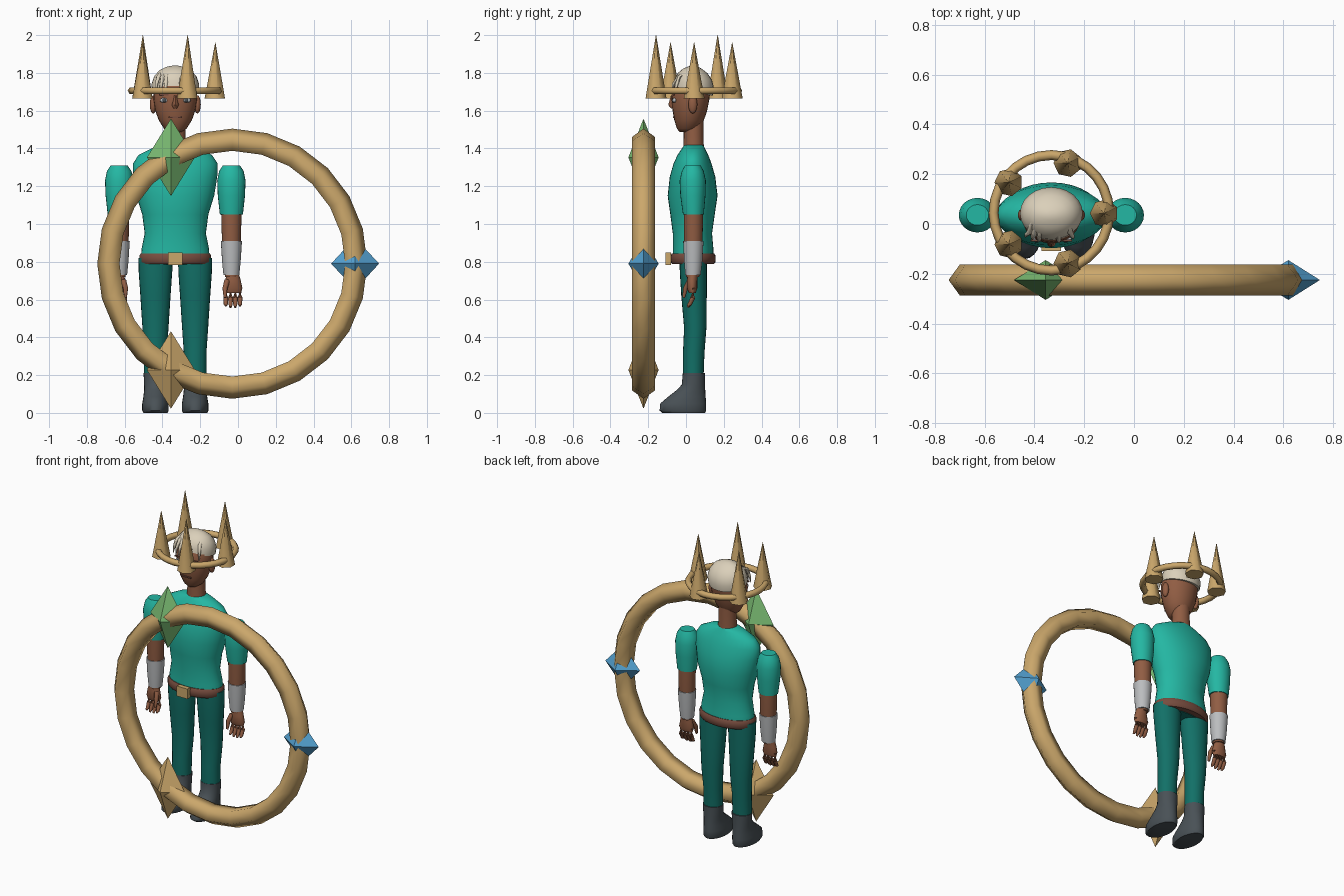
import bpy, bmesh, math
from mathutils import Vector

if "Cube" in bpy.data.objects:
    bpy.data.objects.remove(bpy.data.objects["Cube"])

CX, CY = -0.332, 0.04          # figure axis


def material(name, r, g, b):
    m = bpy.data.materials.new(name)
    lin = [(c / 255 / 12.92) if c < 11 else ((c / 255 + 0.055) / 1.055) ** 2.4 for c in (r, g, b)]
    m.diffuse_color = (*lin, 1)
    m.use_nodes = True
    m.node_tree.nodes["Principled BSDF"].inputs["Base Color"].default_value = m.diffuse_color
    return m


GOLD = material("gold", 203, 167, 107)
GREEN = material("green gem", 123, 188, 115)
BLUE = material("blue gem", 84, 162, 210)
TEAL = material("teal cloth", 36, 183, 163)
DARK_TEAL = material("dark teal cloth", 18, 112, 103)
SKIN = material("skin", 145, 93, 67)
LEATHER = material("leather", 120, 77, 63)
GREY = material("light grey", 187, 189, 191)
BOOT = material("boot grey", 73, 81, 86)
HAIR = material("pale hair", 219, 208, 186)


def finish(name, bm, mat, angle=50):
    """Turn a bmesh into a shaded object; angle 0 means flat."""
    bmesh.ops.recalc_face_normals(bm, faces=bm.faces)
    me = bpy.data.meshes.new(name)
    bm.to_mesh(me)
    bm.free()
    me.materials.append(mat)
    me.polygons.foreach_set("use_smooth", [angle > 0] * len(me.polygons))
    if angle:
        me.set_sharp_from_angle(angle=math.radians(angle))
    ob = bpy.data.objects.new(name, me)
    bpy.context.collection.objects.link(ob)
    return ob


def skin_rings(name, rings, mat, angle=50):
    """Bridge rings of points and cap both ends."""
    bm = bmesh.new()
    vs = [[bm.verts.new(p) for p in ring] for ring in rings]
    n = len(vs[0])
    for a, b in zip(vs, vs[1:]):
        for i in range(n):
            j = (i + 1) % n
            bm.faces.new((a[i], a[j], b[j], b[i]))
    bm.faces.new(vs[0])
    bm.faces.new(vs[-1])
    return finish(name, bm, mat, angle)


def loft(name, sections, mat, cx=CX, n=24, angle=50, tilt=0.0):
    """Stack ellipses given as (z, half width, front y, back y)."""
    rings = []
    for z, hw, yf, yb in sections:
        ring = []
        for i in range(n):
            t = math.tau * i / n
            s = math.sin(t) * (yb - yf) / 2
            ring.append((cx + hw * math.cos(t), (yf + yb) / 2 + s, z - tilt * s))
        rings.append(ring)
    return skin_rings(name, rings, mat, angle)


def tube(name, points, mat, n=8):
    """Tapered tube through (x, y, z, radius) points."""
    rings = []
    pts = [Vector(p[:3]) for p in points]
    for i, p in enumerate(points):
        d = pts[min(i + 1, len(pts) - 1)] - pts[max(i - 1, 0)]
        q = d.to_track_quat('Z', 'Y')
        rings.append([pts[i] + q @ Vector((p[3] * math.cos(math.tau * k / n),
                                           p[3] * math.sin(math.tau * k / n), 0)) for k in range(n)])
    return skin_rings(name, rings, mat, 60)


def ellipsoid(name, centre, radii, mat):
    bm = bmesh.new()
    bmesh.ops.create_uvsphere(bm, u_segments=16, v_segments=10, radius=1)
    bmesh.ops.scale(bm, vec=radii, verts=bm.verts)
    bmesh.ops.translate(bm, vec=centre, verts=bm.verts)
    return finish(name, bm, mat)


def box(name, centre, size, mat):
    bm = bmesh.new()
    bmesh.ops.create_cube(bm, size=1)
    bmesh.ops.scale(bm, vec=size, verts=bm.verts)
    bmesh.ops.translate(bm, vec=centre, verts=bm.verts)
    return finish(name, bm, mat, 0)


def torus(name, centre, major, minor, seg, sides, mat, upright):
    bm = bmesh.new()
    grid = []
    for i in range(seg):
        a = math.tau * i / seg
        row = []
        for k in range(sides):
            b = math.tau * k / sides
            r, h = major + minor * math.cos(b), minor * math.sin(b)
            u, v = r * math.cos(a), r * math.sin(a)
            row.append(bm.verts.new(Vector(centre) + Vector((u, h, v) if upright else (u, v, h))))
        grid.append(row)
    for i in range(seg):
        a, b = grid[i], grid[(i + 1) % seg]
        for k in range(sides):
            m = (k + 1) % sides
            bm.faces.new((a[k], a[m], b[m], b[k]))
    return finish(name, bm, mat, 85)


# Large upright ring with three gems
RX, RY, RZ, RR = -0.03, -0.225, 0.79, 0.65
torus("great_ring", (RX, RY, RZ), RR, 0.065, 24, 5, GOLD, True)
for name, deg, hh, mat in (("blue_gem", 0, 0.137, BLUE), ("green_gem", 120, 0.205, GREEN),
                           ("gold_gem", 240, 0.205, GOLD)):
    a = math.radians(deg)
    bm = bmesh.new()
    c = Vector((RX + RR * math.cos(a), RY, RZ + RR * math.sin(a)))
    mid = [bm.verts.new(c + Vector(d)) for d in ((0.127, 0, 0), (0, 0.08, 0), (-0.127, 0, 0), (0, -0.08, 0))]
    for s in (1, -1):
        tip = bm.verts.new(c + Vector((0, 0, s * hh)))
        for i in range(4):
            bm.faces.new((mid[i], mid[(i + 1) % 4], tip))
    finish(name, bm, mat, 0)

# Crown: hoop and five spikes
torus("crown_hoop", (CX, 0.045, 1.706), 0.232, 0.02, 28, 6, GOLD, False)
for i, top in enumerate((1.96, 1.96, 2.0, 1.96, 2.0)):
    a = math.tau * i / 5
    x, y = CX + 0.212 * math.cos(a), 0.043 + 0.212 * math.sin(a)
    tube("crown_spike", [(x, y, 1.664, 0.057), (x, y, top, 0.001)], GOLD, 7)

# Torso, belt and neck
loft("tunic", [(0.82, 0.182, -0.07, 0.145), (0.87, 0.178, -0.069, 0.145), (0.95, 0.162, -0.07, 0.138),
               (1.05, 0.175, -0.083, 0.152), (1.15, 0.206, -0.097, 0.167), (1.25, 0.222, -0.086, 0.155),
               (1.32, 0.224, -0.066, 0.135), (1.365, 0.195, -0.045, 0.118), (1.40, 0.125, -0.022, 0.1),
               (1.418, 0.06, -0.01, 0.092)], TEAL, n=32)
loft("hips", [(0.785, 0.15, -0.03, 0.11), (0.83, 0.17, -0.06, 0.13)], DARK_TEAL)
loft("belt", [(0.788, 0.182, -0.074, 0.148), (0.8, 0.19, -0.083, 0.157), (0.832, 0.19, -0.083, 0.157),
              (0.845, 0.182, -0.074, 0.148)], LEATHER, n=32)
box("buckle", (CX, -0.094, 0.817), (0.078, 0.03, 0.066), GOLD)
loft("neck", [(1.38, 0.062, -0.015, 0.096), (1.46, 0.055, -0.012, 0.092), (1.56, 0.055, -0.012, 0.092)], SKIN)

# Head, nose and mouth
loft("head", [(1.488, 0.035, -0.035, 0.04), (1.505, 0.06, -0.048, 0.07), (1.55, 0.088, -0.062, 0.095),
              (1.60, 0.106, -0.071, 0.112), (1.66, 0.116, -0.078, 0.124), (1.72, 0.115, -0.072, 0.13),
              (1.78, 0.095, -0.035, 0.12), (1.81, 0.06, 0.0, 0.09)], SKIN)
loft("nose", [(1.68, 0.008, -0.08, -0.05), (1.63, 0.019, -0.094, -0.05), (1.612, 0.012, -0.08, -0.05)], SKIN, n=8)
box("mouth", (CX, -0.066, 1.565), (0.07, 0.008, 0.008), LEATHER)

# Hair cap and forelocks
loft("hair", [(1.70, 0.122, -0.066, 0.142), (1.74, 0.126, -0.062, 0.148), (1.78, 0.113, -0.045, 0.138),
              (1.81, 0.088, -0.015, 0.115), (1.828, 0.055, 0.015, 0.085), (1.837, 0.018, 0.035, 0.06)],
     HAIR, tilt=0.2)
for dx in (-0.1, -0.075, -0.05, 0.03, 0.085):
    drop = 0.12 * abs(dx)
    tube("forelock", [(CX + dx * 0.7, 0.03, 1.825 - drop, 0.006), (CX + dx * 0.9, -0.035, 1.79 - drop, 0.011),
                      (CX + dx, -0.068 + 2.5 * dx * dx, 1.74, 0.009),
                      (CX + dx * 1.05, -0.078 + 2.5 * dx * dx, 1.69, 0.002)], HAIR, 6)

for s, side in ((-1, "left"), (1, "right")):
    # Eyes and ears
    ex = CX + s * 0.058
    ellipsoid(side + "_eye", (ex, -0.061, 1.655), (0.024, 0.011, 0.013), GREY)
    ellipsoid(side + "_pupil", (ex, -0.069, 1.655), (0.010, 0.006, 0.011), BOOT)
    box(side + "_brow", (ex, -0.066, 1.683), (0.05, 0.008, 0.008), LEATHER)
    ellipsoid(side + "_ear", (CX + s * 0.117, 0.036, 1.633), (0.018, 0.024, 0.048), SKIN)

    # Sleeve, forearm and bracer
    ax = CX + s * 0.297
    loft(side + "_sleeve", [(1.05, 0.061, -0.016, 0.094), (1.15, 0.072, -0.03, 0.103), (1.23, 0.075, -0.034, 0.105),
                            (1.28, 0.065, -0.022, 0.094), (1.31, 0.045, -0.005, 0.078)], TEAL, ax)
    loft(side + "_forearm", [(0.72, 0.034, 0.0, 0.07), (0.91, 0.05, -0.01, 0.088), (1.06, 0.054, -0.012, 0.09)],
         SKIN, ax)
    loft(side + "_bracer", [(0.73, 0.042, -0.004, 0.078), (0.80, 0.049, -0.01, 0.086), (0.91, 0.056, -0.015, 0.093)],
         GREY, ax)

    # Hand with four fingers and a thumb
    hx = CX + s * 0.305
    loft(side + "_palm", [(0.635, 0.044, 0.015, 0.052), (0.66, 0.05, 0.005, 0.06), (0.70, 0.042, 0.005, 0.06),
                          (0.74, 0.03, 0.008, 0.064)], SKIN, hx, 16)
    for k in range(4):
        fx = hx + (k - 1.5) * 0.025
        low = 0.555 + 0.008 * abs(k - 1.5)
        tube(side + "_finger", [(fx, 0.036, 0.66, 0.013), (fx, 0.036, 0.61, 0.013), (fx, 0.02, 0.575, 0.011),
                                (fx, 0.008, low, 0.006)], SKIN)
    tube(side + "_thumb", [(hx - s * 0.03, 0.02, 0.70, 0.016), (hx - s * 0.042, -0.002, 0.66, 0.014),
                           (hx - s * 0.042, -0.013, 0.61, 0.007)], SKIN)

    # Trouser leg and boot
    lx = CX + s * 0.105
    loft(side + "_trouser_leg", [(0.19, 0.06, -0.016, 0.093), (0.32, 0.06, -0.016, 0.098), (0.45, 0.069, -0.01, 0.108),
                                 (0.62, 0.08, -0.025, 0.11), (0.75, 0.089, -0.033, 0.111),
                                 (0.82, 0.09, -0.034, 0.111)], DARK_TEAL, lx)
    loft(side + "_boot", [(0.0, 0.064, -0.125, 0.1), (0.012, 0.07, -0.14, 0.107), (0.05, 0.07, -0.136, 0.107),
                          (0.085, 0.064, -0.095, 0.104), (0.12, 0.06, -0.05, 0.102), (0.15, 0.06, -0.022, 0.1),
                          (0.21, 0.063, -0.017, 0.1)], BOOT, lx)
